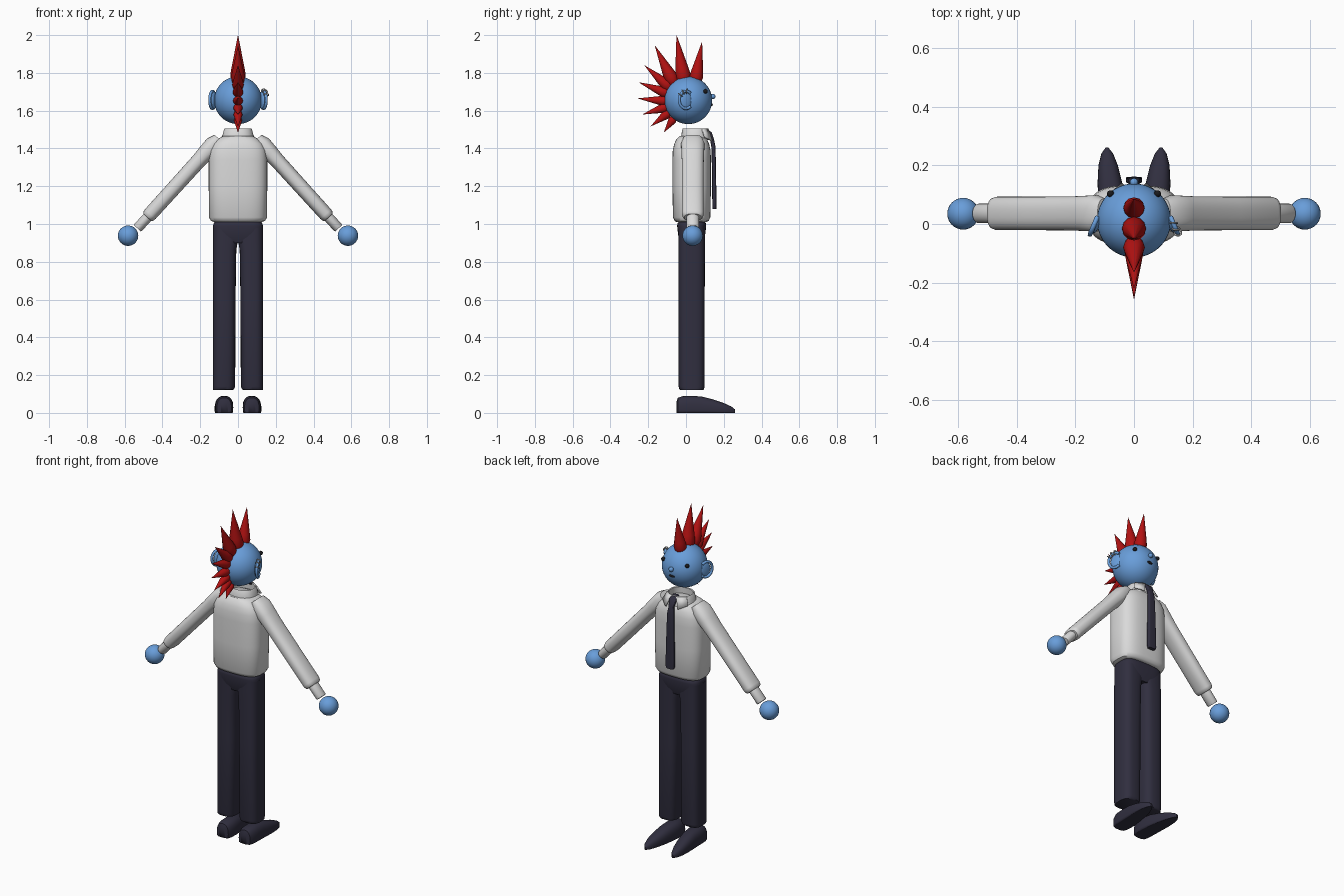
import bpy, bmesh, math
from mathutils import Vector

cube = bpy.data.objects.get("Cube")
if cube:
    bpy.data.objects.remove(cube, do_unlink=True)

X, Y, Z = Vector((1, 0, 0)), Vector((0, 1, 0)), Vector((0, 0, 1))


def material(name, rgb):
    m = bpy.data.materials.new(name)
    m.use_nodes = True
    m.diffuse_color = (*rgb, 1)
    m.node_tree.nodes["Principled BSDF"].inputs["Base Color"].default_value = (*rgb, 1)
    return m


SKIN = material("blue skin", (0.14, 0.34, 0.70))
SHIRT = material("white cloth", (0.70, 0.70, 0.70))
NAVY = material("navy cloth", (0.030, 0.028, 0.050))
RED = material("red hair", (0.45, 0.006, 0.006))
BLACK = material("black", (0.01, 0.01, 0.012))
METAL = material("silver metal", (0.45, 0.45, 0.45))


def finish(bm, name, mat, angle=40):
    bmesh.ops.recalc_face_normals(bm, faces=bm.faces)
    me = bpy.data.meshes.new(name)
    bm.to_mesh(me)
    bm.free()
    me.materials.append(mat)
    ob = bpy.data.objects.new(name, me)
    bpy.context.collection.objects.link(ob)
    bpy.ops.object.select_all(action="DESELECT")
    ob.select_set(True)
    bpy.context.view_layer.objects.active = ob
    bpy.ops.object.shade_smooth_by_angle(angle=math.radians(angle))
    return ob


def loft(name, mat, rings, u, v, power=2, sides=32, caps=True, angle=40):
    """Skin superellipse rings given as (centre, half width, half depth)."""
    bm = bmesh.new()
    loops = []
    for centre, a, b in rings:
        loop = []
        for i in range(sides):
            t = math.tau * i / sides
            c, s = math.cos(t), math.sin(t)
            pu = math.copysign(abs(c) ** (2 / power), c) * a
            pv = math.copysign(abs(s) ** (2 / power), s) * b
            loop.append(bm.verts.new(Vector(centre) + u * pu + v * pv))
        loops.append(loop)
    for lo, hi in zip(loops, loops[1:]):
        for i in range(sides):
            j = (i + 1) % sides
            bm.faces.new((lo[i], lo[j], hi[j], hi[i]))
    if caps:
        bm.faces.new(loops[0])
        bm.faces.new(loops[-1])
    return finish(bm, name, mat, angle)


def ball(name, mat, at, size, turn=0, segs=32):
    bm = bmesh.new()
    bmesh.ops.create_uvsphere(bm, u_segments=segs, v_segments=segs // 2, radius=1)
    ob = finish(bm, name, mat, 60)
    ob.location, ob.scale, ob.rotation_euler.z = at, size, turn
    return ob


def tube(name, mat, points, radius, closed=False):
    cu = bpy.data.curves.new(name, "CURVE")
    cu.dimensions = "3D"
    cu.bevel_depth, cu.bevel_resolution, cu.use_fill_caps = radius, 2, True
    sp = cu.splines.new("POLY")
    sp.points.add(len(points) - 1)
    for p, co in zip(sp.points, points):
        p.co = (*co, 1)
    sp.use_cyclic_u = closed
    cu.materials.append(mat)
    ob = bpy.data.objects.new(name, cu)
    bpy.context.collection.objects.link(ob)
    return ob


# Head and face
ball("head", SKIN, (0, 0.012, 1.655), (0.126,) * 3, segs=48)
ball("nose", SKIN, (0, 0.142, 1.675), (0.014,) * 3, segs=16)
ball("mouth", BLACK, (0, 0.134, 1.632), (0.018, 0.008, 0.008), segs=16)

# Mohawk: (base y, base z, tip y, tip z, radius)
spikes = [
    (0.05, 1.75, 0.085, 1.965, 0.036), (-0.01, 1.75, -0.05, 2.0, 0.041),
    (-0.065, 1.745, -0.165, 1.945, 0.037), (-0.085, 1.72, -0.22, 1.84, 0.031),
    (-0.095, 1.69, -0.25, 1.75, 0.028), (-0.10, 1.65, -0.256, 1.665, 0.026),
    (-0.10, 1.62, -0.23, 1.58, 0.025), (-0.09, 1.59, -0.187, 1.517, 0.024),
    (-0.065, 1.56, -0.117, 1.485, 0.022)]
for n, (by, bz, ty, tz, r) in enumerate(spikes, 1):
    base, tip = Vector((0, by, bz)), Vector((0, ty, tz))
    d = (tip - base).normalized()
    rings = [(base.lerp(tip, f), r * k, r * k)
             for f, k in ((-0.08, 0.5), (0.0, 0.8), (0.15, 1), (0.3, 0.85), (1, 0.01))]
    loft(f"hair_spike_{n}", RED, rings, X, d.cross(X), sides=12)

# Shirt body and open collar
body = [(1.01, 0.125, 0.078), (1.016, 0.143, 0.09), (1.035, 0.154, 0.099),
        (1.2, 0.155, 0.102), (1.34, 0.155, 0.102), (1.39, 0.15, 0.1),
        (1.425, 0.135, 0.092), (1.45, 0.108, 0.08), (1.465, 0.08, 0.065)]
loft("shirt_body", SHIRT, [((0, 0.03, z), a, b) for z, a, b in body], X, Y, 3, 48)
neck = [(1.445, 0.088, 0.076), (1.47, 0.082, 0.072), (1.502, 0.074, 0.066),
        (1.506, 0.071, 0.063), (1.502, 0.067, 0.059), (1.46, 0.07, 0.06)]
loft("collar", SHIRT, [((0, 0.047, z), a, b) for z, a, b in neck], X, Y, 2.3, 40, caps=False)

# Tie: a flat band that bends over the chest
tie = [(0.098, 1.505, 0.02), (0.125, 1.485, 0.022), (0.137, 1.45, 0.015),
       (0.145, 1.41, 0.02), (0.148, 1.3, 0.023), (0.15, 1.13, 0.027),
       (0.15, 1.095, 0.028), (0.15, 1.08, 0.022)]
loft("tie", NAVY, [((0, y, z), w, 0.011) for y, z, w in tie], X, Y, 5, 24)

# Trousers: hips and legs
hips = [(0.90, 0.10, 0.06), (0.93, 0.131, 0.07), (0.99, 0.133, 0.077),
        (1.005, 0.128, 0.075), (1.012, 0.12, 0.068)]
loft("trouser_hips", NAVY, [((0, 0.03, z), a, b) for z, a, b in hips], X, Y, 3.5, 40)

for side, s in (("left", 1), ("right", -1)):
    leg = [(0.12, 0.05, 0.058), (0.125, 0.056, 0.065), (0.14, 0.059, 0.069),
           (0.6, 0.06, 0.069), (0.86, 0.062, 0.07), (0.92, 0.067, 0.07), (0.98, 0.067, 0.07)]
    loft(f"{side}_trouser_leg", NAVY,
         [((s * (0.133 - a), 0.03, z), a, b) for z, a, b in leg], X, Y, 3, 32)

    # Shoe: (y, half width, height, outward drift), flattened underneath
    steps = [(-0.05, 0.02, 0.06, 0), (-0.043, 0.038, 0.08, 0), (-0.02, 0.046, 0.088, 0),
             (0.03, 0.048, 0.09, 0), (0.08, 0.046, 0.087, 0.003), (0.14, 0.042, 0.072, 0.009),
             (0.2, 0.033, 0.052, 0.015), (0.24, 0.02, 0.034, 0.018), (0.26, 0.005, 0.018, 0.019)]
    shoe = loft(f"{side}_shoe", NAVY,
                [((s * (0.073 + o), y, h * 0.32), w, h * 0.68) for y, w, h, o in steps],
                X, Z, 2.5, 32)
    for v in shoe.data.vertices:
        v.co.z = max(v.co.z, 0)

    # Sleeve, cuff and hand
    along = Vector((s * 0.672, 0, -0.741))
    across = along.cross(Y)
    start = Vector((s * 0.169, 0.036, 1.378))
    arm = [(-0.1, 0.03, 0.05), (-0.06, 0.046, 0.062), (0, 0.044, 0.06), (0.06, 0.04, 0.058),
           (0.25, 0.039, 0.057), (0.44, 0.038, 0.057), (0.456, 0.035, 0.053), (0.463, 0.028, 0.045)]
    loft(f"{side}_sleeve", SHIRT, [(start + along * d, a, b) for d, a, b in arm], across, Y, 2.4)
    cuff = [(0.44, 0.027, 0.033), (0.536, 0.027, 0.033), (0.541, 0.024, 0.03)]
    loft(f"{side}_cuff", SHIRT, [(start + along * d, a, b) for d, a, b in cuff], across, Y)
    ball(f"{side}_hand", SKIN, (s * 0.582, 0.035, 0.938), (0.054,) * 3)

    # Eye, ear dish and curled ear rim
    ball(f"{side}_eye", BLACK, (s * 0.08, 0.103, 1.702), (0.012,) * 3, segs=16)
    ball(f"{side}_ear", SKIN, (s * 0.127, 0, 1.655), (0.012, 0.034, 0.045), s * 0.4)
    rim = []
    for i in range(21):
        t = math.radians(50 + 13 * i)
        y = 0.036 * math.cos(t)
        rim.append((s * (0.135 - 0.42 * y), y, 1.657 + 0.046 * math.sin(t)))
    tube(f"{side}_ear_rim", SKIN, rim, 0.008)

    # Collar wing beside the tie knot
    bm = bmesh.new()
    wing = [(0.015, 0.116, 1.503), (0.065, 0.085, 1.503), (0.085, 0.1, 1.46), (0.04, 0.137, 1.44)]
    bm.faces.new([bm.verts.new((s * x, y, z)) for x, y, z in wing])
    flap = finish(bm, f"{side}_collar_wing", SHIRT)
    mod = flap.modifiers.new("thickness", "SOLIDIFY")
    mod.thickness, mod.offset = 0.008, 0

# Earrings along the upper rim of one ear
for n, deg in enumerate((85, 115, 145), 1):
    t = math.radians(deg)
    cy, cz = 0.036 * math.cos(t), 1.657 + 0.046 * math.sin(t)
    ring = []
    for i in range(16):
        a = math.tau * i / 16
        r = 0.012 * math.cos(a)
        ring.append((0.137 - 0.42 * cy + 0.012 * math.sin(a),
                     cy + r * math.cos(t), cz + r * math.sin(t)))
    tube(f"earring_{n}", METAL, ring, 0.003, closed=True)
